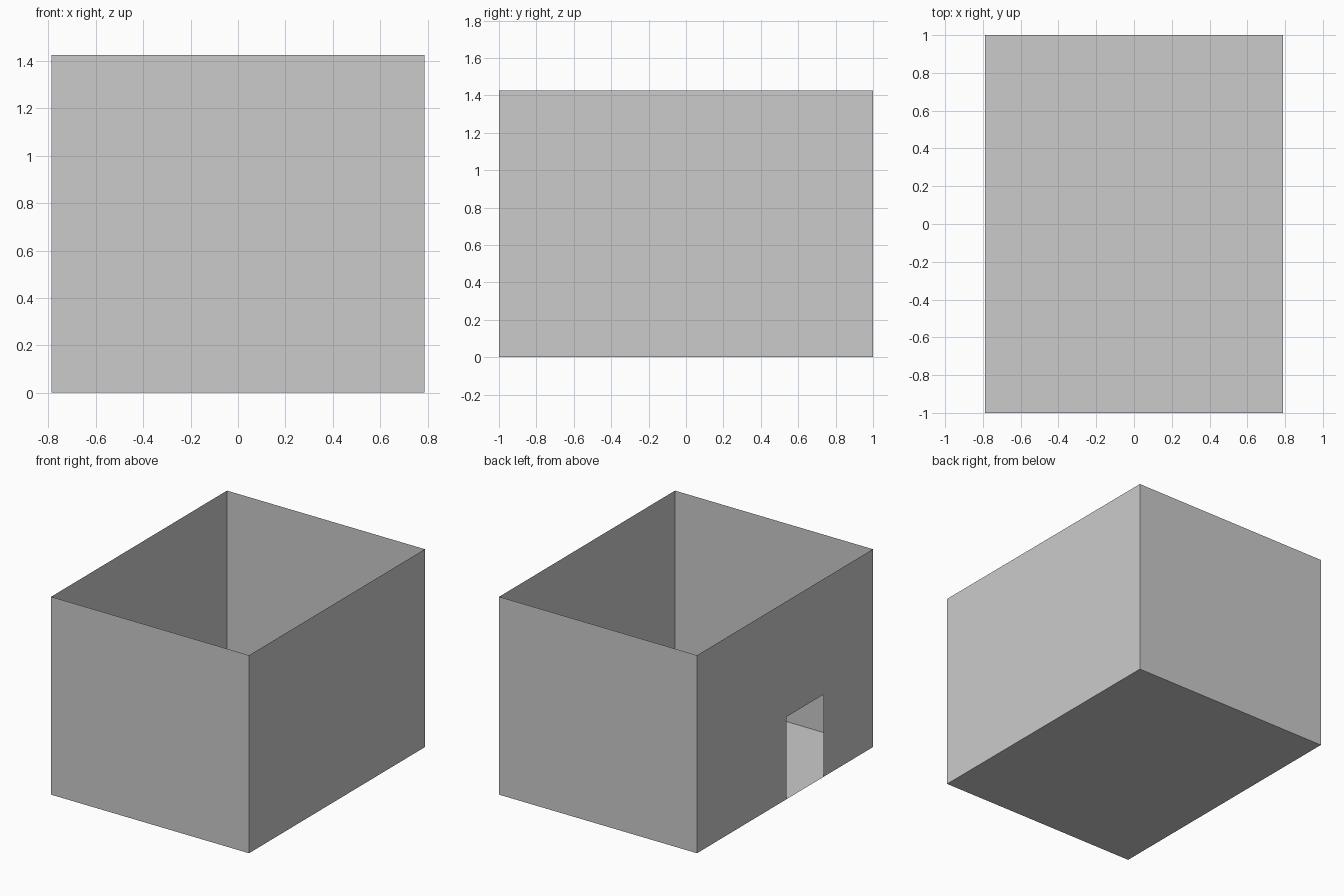
import bpy

if "Cube" in bpy.data.objects:
    bpy.data.objects.remove(bpy.data.objects["Cube"])

W, D, H = 0.788, 1.0, 1.425        # half width, half depth, wall height
DOOR_Y0, DOOR_Y1, DOOR_H = -0.44, -0.02, 0.593


def sheet(name, outline):
    """One flat, zero-thickness panel from its corner loop."""
    mesh = bpy.data.meshes.new(name)
    mesh.from_pydata(outline, [], [range(len(outline))])
    obj = bpy.data.objects.new(name, mesh)
    bpy.context.collection.objects.link(obj)
    return obj


def wall(name, a, b):
    """Upright rectangular wall between two floor corners."""
    return sheet(name, [(*a, 0), (*b, 0), (*b, H), (*a, H)])


# Floor
sheet("floor", [(-W, -D, 0), (W, -D, 0), (W, D, 0), (-W, D, 0)])

# Plain walls, facing outward
wall("front_wall", (-W, -D), (W, -D))
wall("right_wall", (W, -D), (W, D))
wall("back_wall", (W, D), (-W, D))

# Left wall with a doorway notched out of its lower edge
profile = [(D, 0), (DOOR_Y1, 0), (DOOR_Y1, DOOR_H), (DOOR_Y0, DOOR_H),
           (DOOR_Y0, 0), (-D, 0), (-D, H), (D, H)]
sheet("left_wall_with_doorway", [(-W, y, z) for y, z in profile])
